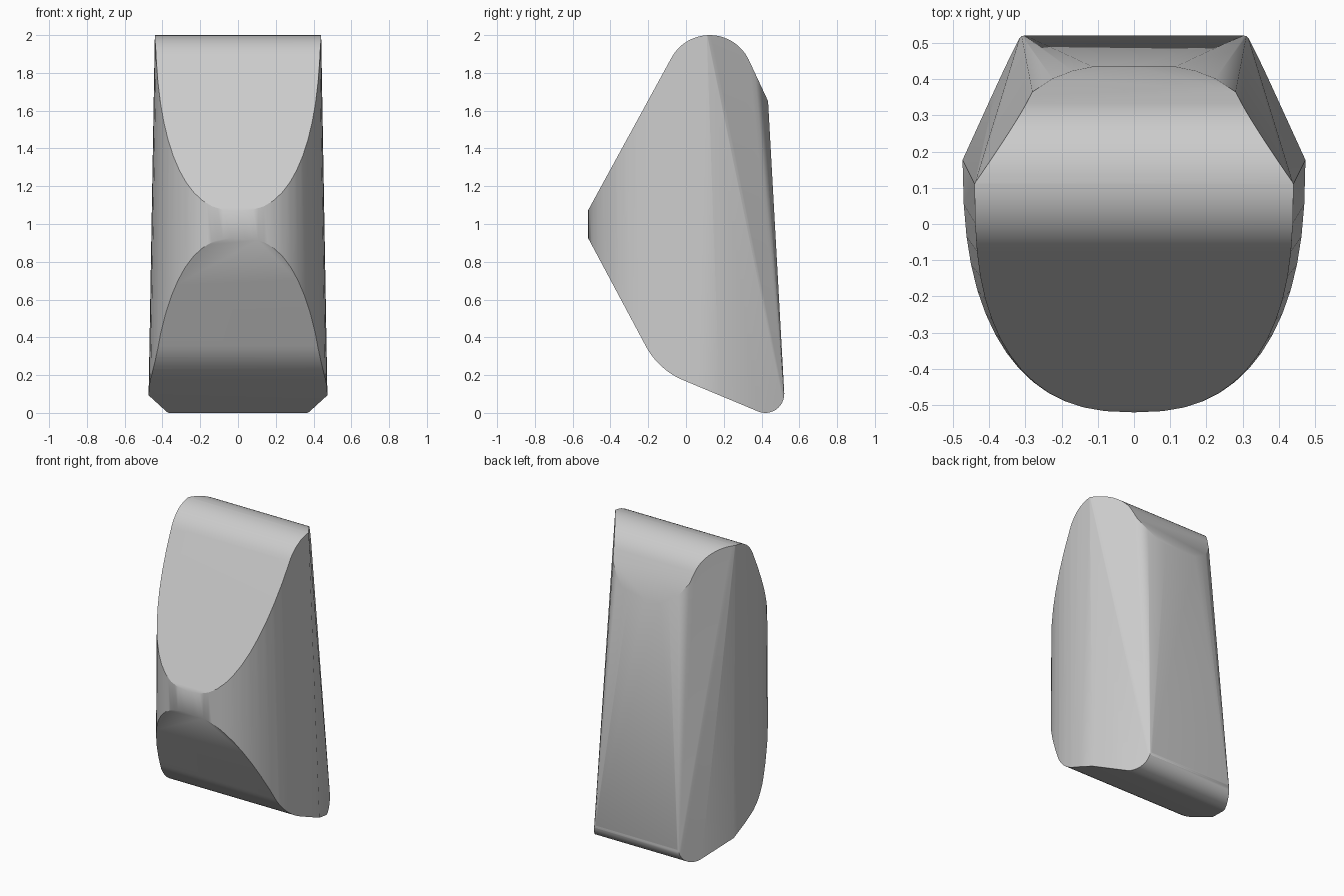
import bpy, bmesh
from math import sin, cos, radians, pi

cube = bpy.data.objects.get("Cube")
if cube:
    bpy.data.objects.remove(cube)


def make_object(name, bm):
    bmesh.ops.recalc_face_normals(bm, faces=bm.faces)
    mesh = bpy.data.meshes.new(name)
    bm.to_mesh(mesh)
    bm.free()
    obj = bpy.data.objects.new(name, mesh)
    bpy.context.collection.objects.link(obj)
    return obj


def arc(cy, cz, r, start, end, steps):
    angles = [radians(start + (end - start) * i / steps) for i in range(steps + 1)]
    return [(cy + r * cos(a), cz + r * sin(a)) for a in angles]


def plan(z, half_width, corner_y, front_y, back, power=2.5, steps=28):
    """Rounded front half joined to straight or bowed back points."""
    pts = []
    for i in range(steps + 1):
        t = pi * i / steps
        c, s = cos(t), sin(t)
        x = half_width * abs(c) ** (2 / power) * (1 if c > 0 else -1)
        pts.append((x, corner_y - (corner_y - front_y) * abs(s) ** (2 / power), z))
    for x, y in back:
        pts += [(x, y, z), (-x, y, z)]
    return pts


# Body: hull between a flat-backed base and a bowed-back top
bm = bmesh.new()
rings = plan(0, 0.475, 0.18, -0.52, [(0.312, 0.526)])
rings += plan(2.02, 0.44, 0.11, -0.52,
              [(0.277, 0.345), (0.21, 0.38), (0.14, 0.402), (0.07, 0.414)])
for p in rings:
    bm.verts.new(p)
bmesh.ops.remove_doubles(bm, verts=bm.verts, dist=0.0005)
hull = bmesh.ops.convex_hull(bm, input=bm.verts)
loose = {v for v in hull["geom_interior"] + hull["geom_unused"]
         if isinstance(v, bmesh.types.BMVert)}
bmesh.ops.delete(bm, geom=list(loose), context="VERTS")
body = make_object("wedge_body", bm)

# Side profile: rounded crown, pointed front, rounded underside and heel
profile = arc(0.125, 1.77, 0.23, 25, 151.5, 24)
profile += [(-0.558, 1.0)]
profile += arc(0.14, 0.542, 0.4, 208, 247.2, 12)
profile += arc(0.42, 0.1, 0.1, 247.2, 360, 12)
profile += [(0.6, 0.3), (0.6, 1.296)]
bm = bmesh.new()
face = bm.faces.new([bm.verts.new((-0.7, y, z)) for y, z in profile])
side = bmesh.ops.extrude_face_region(bm, geom=[face])
bmesh.ops.translate(bm, vec=(1.4, 0, 0),
                    verts=[v for v in side["geom"] if isinstance(v, bmesh.types.BMVert)])
cutter = make_object("profile_cutter", bm)
cutter.hide_render = True

# Keep the volume shared by body and profile
mod = body.modifiers.new("profile_cut", "BOOLEAN")
mod.operation = "INTERSECT"
mod.solver = "EXACT"
mod.object = cutter
bpy.context.view_layer.objects.active = body
bpy.ops.object.select_all(action="DESELECT")
body.select_set(True)
bpy.ops.object.modifier_apply(modifier=mod.name)
bpy.data.objects.remove(cutter)

# Plain grey finish with soft shading
grey = bpy.data.materials.new("light_grey")
grey.use_nodes = True
colour = (0.6, 0.6, 0.6, 1)
grey.diffuse_color = colour
grey.node_tree.nodes["Principled BSDF"].inputs["Base Color"].default_value = colour
body.data.materials.clear()
body.data.materials.append(grey)
bpy.ops.object.shade_smooth_by_angle(angle=radians(30))
